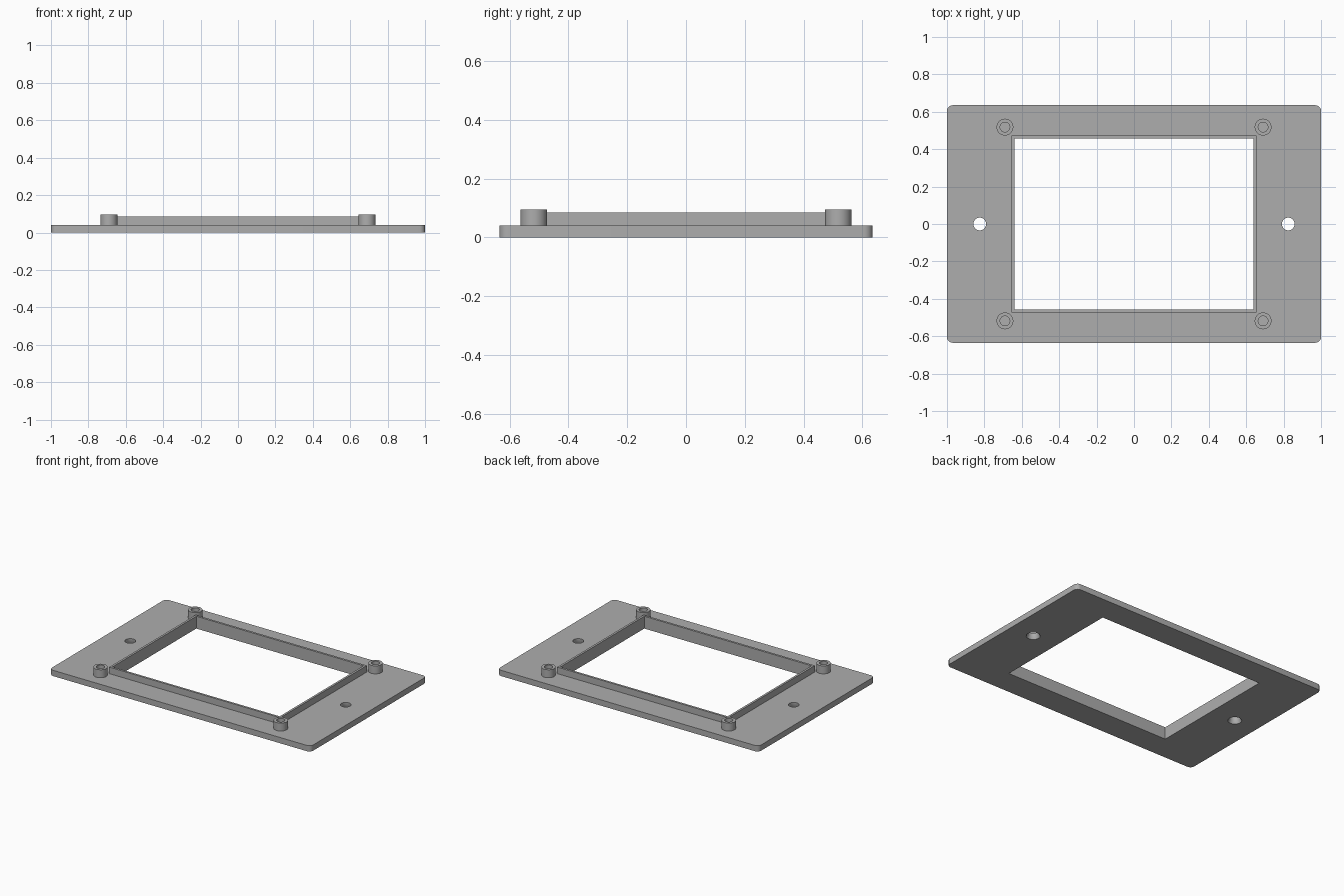
import bpy
import bmesh
from math import cos, sin, pi, radians

if "Cube" in bpy.data.objects:
    bpy.data.objects.remove(bpy.data.objects["Cube"], do_unlink=True)

GREY = bpy.data.materials.new("mid grey")
GREY.use_nodes = True
colour = (0.42, 0.42, 0.42, 1)
GREY.diffuse_color = colour
GREY.node_tree.nodes["Principled BSDF"].inputs["Base Color"].default_value = colour

PLATE_TOP = 0.04
OPEN_X, OPEN_Y = 0.64, 0.458


def circle(r, sides=32):
    return [(r * cos(2 * pi * i / sides), r * sin(2 * pi * i / sides)) for i in range(sides)]


def rectangle(hx, hy, r=0, steps=6):
    """Outline of a rectangle, with rounded corners when r > 0."""
    if not r:
        return [(hx, hy), (-hx, hy), (-hx, -hy), (hx, -hy)]
    points = []
    for q, (sx, sy) in enumerate([(1, 1), (-1, 1), (-1, -1), (1, -1)]):
        for i in range(steps + 1):
            a = (q + i / steps) * pi / 2
            points.append((sx * (hx - r) + r * cos(a), sy * (hy - r) + r * sin(a)))
    return points


def loft(name, rings, location=(0, 0, 0), closed=False):
    """Bridge (outline, z) rings; cap the ends, or join last to first if closed."""
    bm = bmesh.new()
    loops = [[bm.verts.new((x, y, z)) for x, y in outline] for outline, z in rings]
    pairs = list(zip(loops, loops[1:]))
    if closed:
        pairs.append((loops[-1], loops[0]))
    else:
        bm.faces.new(loops[0])
        bm.faces.new(loops[-1])
    for a, b in pairs:
        for i in range(len(a)):
            j = (i + 1) % len(a)
            bm.faces.new((a[i], a[j], b[j], b[i]))
    bmesh.ops.recalc_face_normals(bm, faces=bm.faces)
    mesh = bpy.data.meshes.new(name)
    bm.to_mesh(mesh)
    bm.free()
    mesh.materials.append(GREY)
    obj = bpy.data.objects.new(name, mesh)
    obj.location = location
    bpy.context.collection.objects.link(obj)
    return obj


def cut(target, cutter):
    cutter.hide_render = True
    mod = target.modifiers.new("cut", "BOOLEAN")
    mod.operation, mod.solver, mod.object = "DIFFERENCE", "EXACT", cutter
    bpy.context.view_layer.objects.active = target
    bpy.ops.object.modifier_apply(modifier=mod.name)
    bpy.data.objects.remove(cutter, do_unlink=True)


def smooth(obj):
    bpy.ops.object.select_all(action="DESELECT")
    obj.select_set(True)
    bpy.context.view_layer.objects.active = obj
    bpy.ops.object.shade_smooth_by_angle(angle=radians(30))


# Base plate with rounded corners
outline = rectangle(1, 0.635, 0.03)
plate = loft("base_plate", [(outline, 0), (outline, PLATE_TOP)])

# Central window opening
window = rectangle(OPEN_X, OPEN_Y)
cut(plate, loft("window_cutter", [(window, -0.1), (window, 0.1)]))

# Screw holes, countersunk from below
for side in (-1, 1):
    profile = [(0.044, -0.05), (0.044, 0), (0.034, 0.02), (0.034, 0.1)]
    cut(plate, loft("screw_cutter", [(circle(r), z) for r, z in profile],
                    (side * 0.825, 0, 0)))
smooth(plate)

# Thin raised rim around the window
rim_outer = rectangle(OPEN_X + 0.015, OPEN_Y + 0.015)
loft("window_rim", [(rim_outer, PLATE_TOP), (rim_outer, 0.085),
                    (window, 0.085), (window, PLATE_TOP)], closed=True)

# Four hollow mounting posts
for y_name, sy in (("front", -1), ("back", 1)):
    for x_name, sx in (("right", -1), ("left", 1)):
        profile = [(0.045, PLATE_TOP), (0.045, 0.095), (0.026, 0.095), (0.026, PLATE_TOP)]
        post = loft(f"{y_name}_{x_name}_post", [(circle(r), z) for r, z in profile],
                    (sx * 0.69, sy * 0.518, 0), closed=True)
        smooth(post)
